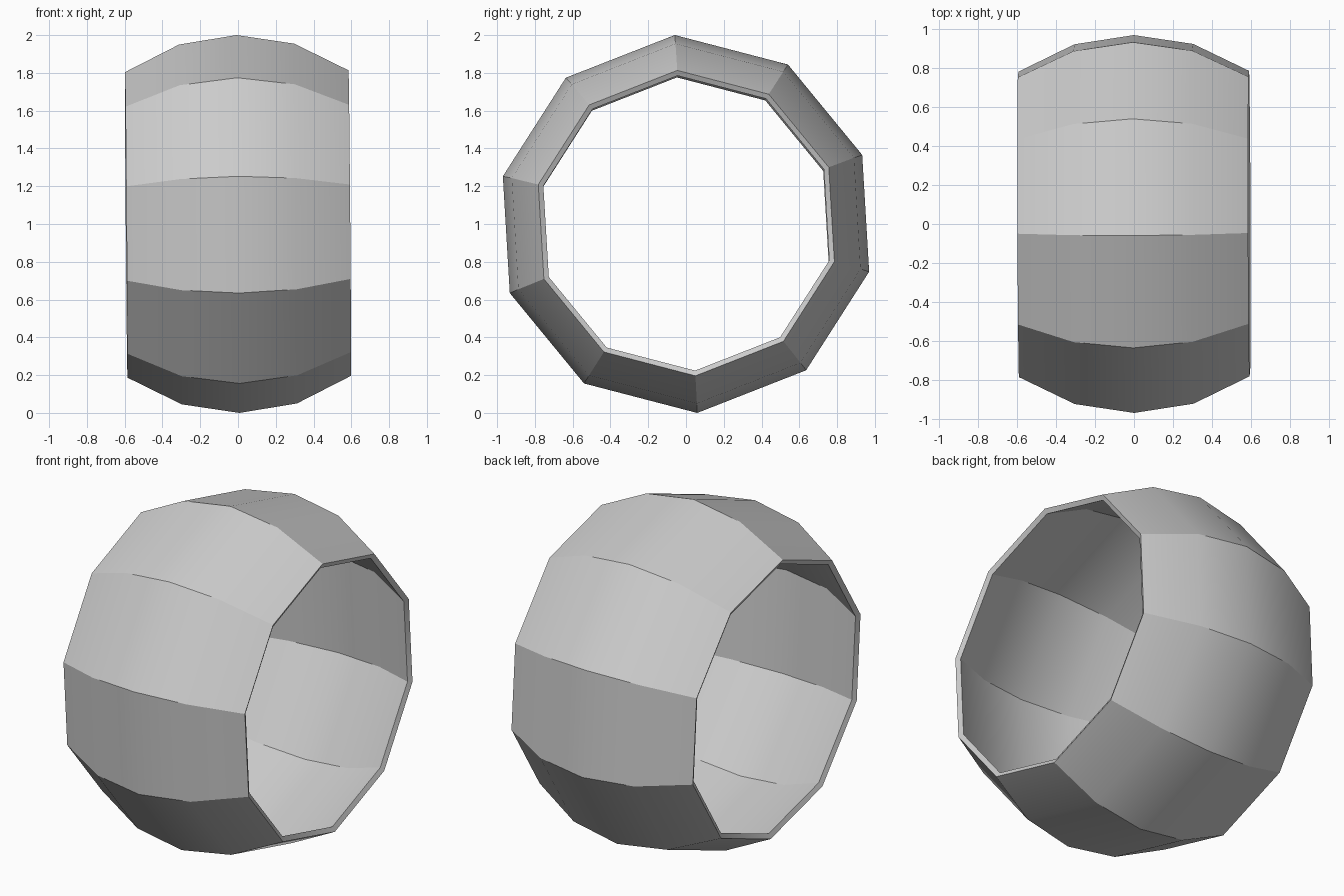
import bpy
import bmesh
from math import sin, cos, pi, radians
from mathutils import Matrix

cube = bpy.data.objects.get("Cube")
if cube:
    bpy.data.objects.remove(cube)

SIDES = 10
START = radians(3.4)
# Half cross-section: (distance along axis, radius), mirrored for the other side
HALF = [(0.592, 0.81), (0.305, 0.954)]
PROFILE = [(-x, r) for x, r in HALF] + [(0, 1.002)] + [(x, r) for x, r in reversed(HALF)]

# Grey surface colour
grey = bpy.data.materials.new("light grey")
grey.use_nodes = True
colour = (0.6, 0.6, 0.6, 1)
grey.diffuse_color = colour
grey.node_tree.nodes["Principled BSDF"].inputs["Base Color"].default_value = colour

# Bulging ten-sided band turned around the x axis
bm = bmesh.new()
rings = []
for i in range(SIDES):
    a = START + 2 * pi * i / SIDES
    rings.append([bm.verts.new((x, -r * sin(a), r * cos(a))) for x, r in PROFILE])
for i in range(SIDES):
    a, b = rings[i], rings[(i + 1) % SIDES]
    for j in range(len(PROFILE) - 1):
        bm.faces.new((a[j], a[j + 1], b[j + 1], b[j]))
bmesh.ops.recalc_face_normals(bm, faces=bm.faces)

# Slight lean of the band
lean = Matrix.Rotation(0.003, 4, "Z") @ Matrix.Rotation(-0.008, 4, "Y")
bm.transform(Matrix.Translation((0, 0, 1)) @ lean)
mesh = bpy.data.meshes.new("faceted_band")
bm.to_mesh(mesh)
bm.free()
mesh.materials.append(grey)
band = bpy.data.objects.new("faceted_band", mesh)
bpy.context.collection.objects.link(band)

# Smooth across the width, sharp between the panels
bpy.ops.object.select_all(action="DESELECT")
band.select_set(True)
bpy.context.view_layer.objects.active = band

# Thin wall grown inwards
wall = band.modifiers.new("wall", "SOLIDIFY")
wall.thickness = 0.03
wall.offset = -1
wall.use_even_offset = True
bpy.ops.object.modifier_apply(modifier=wall.name)
bpy.ops.object.shade_smooth_by_angle(angle=radians(30))
